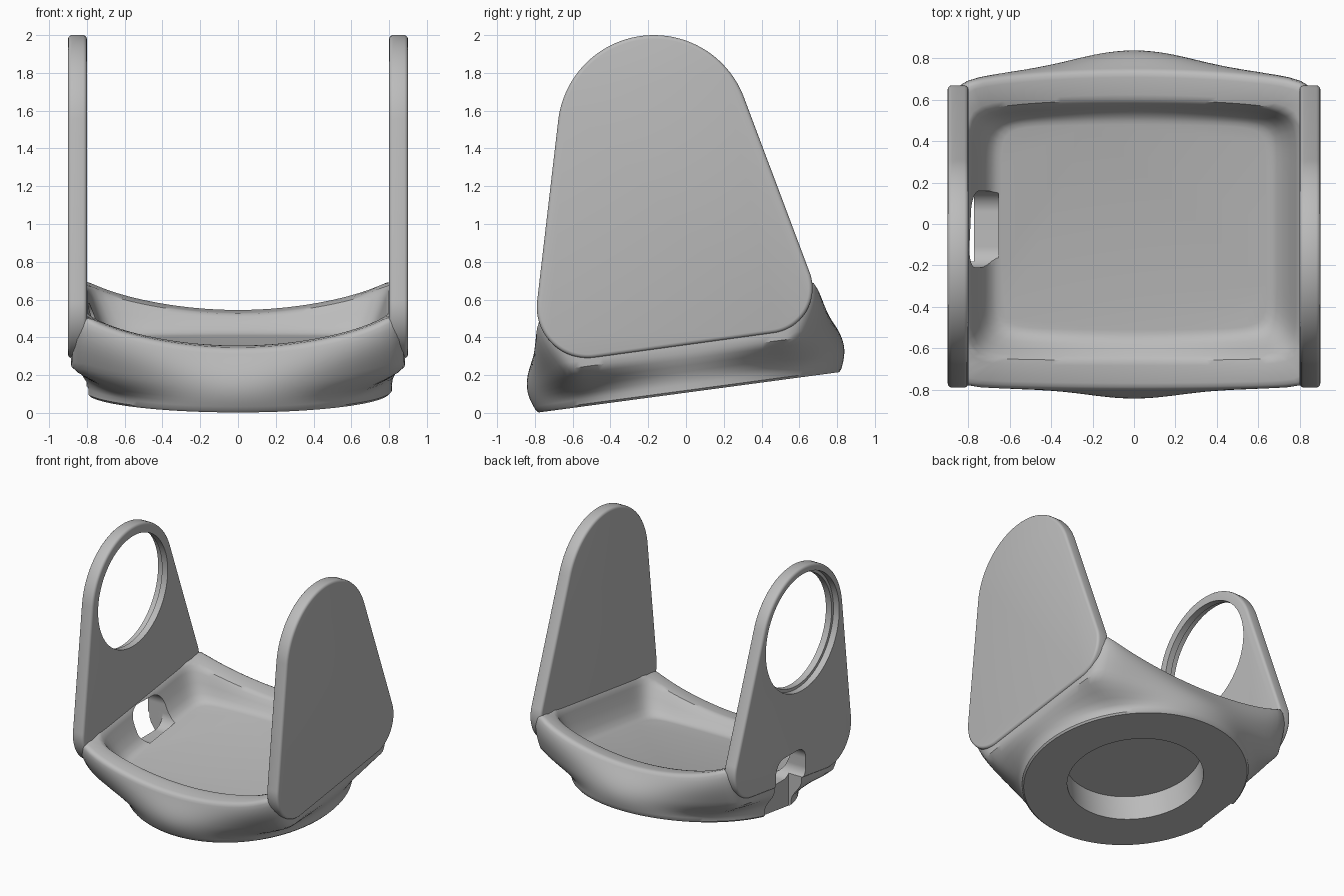
import bpy, bmesh, math
from mathutils import Vector
from mathutils.geometry import convex_hull_2d

cube = bpy.data.objects.get("Cube")
if cube:
    bpy.data.objects.remove(cube, do_unlink=True)

grey = bpy.data.materials.new("matte_grey")
grey.use_nodes = True
grey.diffuse_color = (0.5, 0.5, 0.5, 1)
bsdf = next(n for n in grey.node_tree.nodes if n.type == 'BSDF_PRINCIPLED')
bsdf.inputs["Base Color"].default_value = (0.5, 0.5, 0.5, 1)
bsdf.inputs["Roughness"].default_value = 0.6

TILT = math.atan(0.134)
CT, ST = math.cos(TILT), math.sin(TILT)
N = 144          # points around the base
FLOOR = 0.235    # tray floor above the tilted underside


def to_object(name, bm):
    bmesh.ops.recalc_face_normals(bm, faces=bm.faces[:])
    me = bpy.data.meshes.new(name)
    bm.to_mesh(me)
    bm.free()
    me.materials.append(grey)
    ob = bpy.data.objects.new(name, me)
    bpy.context.collection.objects.link(ob)
    return ob


def activate(ob):
    bpy.ops.object.select_all(action='DESELECT')
    ob.select_set(True)
    bpy.context.view_layer.objects.active = ob


def cut(ob, cutters):
    activate(ob)
    for c in cutters:
        mod = ob.modifiers.new("cut", 'BOOLEAN')
        mod.operation = 'DIFFERENCE'
        mod.solver = 'EXACT'
        mod.object = c
        bpy.ops.object.modifier_apply(modifier=mod.name)


def prism(name, circles, x0, x1, bevel=0.0):
    """Hull of circles (y, z, radius) extruded along x."""
    pts = [Vector((y + r * math.cos(2 * math.pi * i / 96),
                   z + r * math.sin(2 * math.pi * i / 96)))
           for y, z, r in circles for i in range(96)]
    outline = [pts[i] for i in convex_hull_2d(pts)]
    bm = bmesh.new()
    ends = [[bm.verts.new((x, p.x, p.y)) for p in outline] for x in (x0, x1)]
    caps = [bm.faces.new(e) for e in ends]
    n = len(outline)
    for i in range(n):
        j = (i + 1) % n
        bm.faces.new((ends[0][i], ends[0][j], ends[1][j], ends[1][i]))
    if bevel:
        bmesh.ops.recalc_face_normals(bm, faces=bm.faces[:])
        bmesh.ops.bevel(bm, geom=[e for f in caps for e in f.edges], offset=bevel,
                        segments=3, profile=0.5, affect='EDGES')
    return to_object(name, bm)


# ---- base: lofted rings in a tilted frame (x, v along the tilt, h above it)
def rim_height(x):
    q = min(abs(x) / 0.8, 1.0)
    return 0.34 + 0.14 * q ** 2 + 0.02 * q ** 8


def box_point(phi, a, b, n):
    c, s = math.cos(phi), math.sin(phi)
    r = ((abs(c) / a) ** n + (abs(s) / b) ** n) ** (-1 / n)
    x, v = r * c, r * s
    return x, v * (1 - 0.045 * (x / 0.8) ** 2)


def smooth(u):
    u = max(0.0, min(1.0, u))
    return u * u * (3 - 2 * u)


ANGLES = [2 * math.pi * (i + 0.5) / N for i in range(N)]


def circle_ring(r, h):
    return [(r * math.cos(p), r * math.sin(p), h) for p in ANGLES]


def wall_ring(t):
    ring = []
    for p in ANGLES:
        bx, bv = 0.815 * math.cos(p), 0.815 * math.sin(p)
        tx, tv = box_point(p, 0.885, 0.785, 16)
        wx = smooth((t - 0.08) / 0.37)
        x = bx + (tx - bx) * wx
        v = bv + (tv - bv) * smooth(t)
        v *= 1 + 0.055 * math.sin(math.pi * t) * math.sin(p) ** 2
        ring.append((x, v, 0.012 + t * (rim_height(x) - 0.042)))
    return ring


def tray_ring(a, b, n, f, drop=0.0):
    ring = []
    for p in ANGLES:
        x, v = box_point(p, a, b, n)
        ring.append((x, v, FLOOR + f * (rim_height(x) - FLOOR) - drop))
    return ring


rings = [circle_ring(0.49, 0.2), circle_ring(0.49, 0.0), circle_ring(0.803, 0.0)]
rings += [wall_ring(i / 14) for i in range(15)]
rings += [tray_ring(0.88, 0.778, 16, 1, 0.014), tray_ring(0.87, 0.765, 16, 1, 0.004),
          tray_ring(0.855, 0.745, 16, 1), tray_ring(0.81, 0.66, 14, 1, 0.003),
          tray_ring(0.795, 0.635, 13, 0.95), tray_ring(0.782, 0.617, 12, 0.82),
          tray_ring(0.755, 0.592, 11, 0.55), tray_ring(0.722, 0.565, 11, 0.26),
          tray_ring(0.69, 0.54, 11, 0.09), tray_ring(0.665, 0.52, 12, 0.025),
          tray_ring(0.64, 0.50, 12, 0.0)]

bm = bmesh.new()
loops = [[bm.verts.new((x, 0.015 + v * CT - h * ST, 0.109 + v * ST + h * CT))
          for x, v, h in ring] for ring in rings]
for lo, hi in zip(loops, loops[1:]):
    for i in range(N):
        j = (i + 1) % N
        bm.faces.new((lo[i], lo[j], hi[j], hi[i]))
bm.faces.new(loops[0])
bm.faces.new(loops[-1])
base = to_object("tray_base", bm)

# ---- two upright side plates
PLATE = [(-0.17, 1.49, 0.51), (-0.52, 0.56, 0.27), (0.43, 0.66, 0.24)]
solid_plate = prism("solid_side_plate", PLATE, 0.8, 0.9, 0.02)
ring_plate = prism("ring_side_plate", PLATE, -0.9, -0.8, 0.02)

# ---- round opening with a stepped lip in one plate
bore = prism("bore_cutter", [(-0.17, 1.49, 0.435)], -1.0, -0.7)
step = prism("step_cutter", [(-0.17, 1.49, 0.458)], -1.0, -0.85)

# ---- cable window through the wall, with a channel down the outside
window = prism("window_cutter", [(y, z, 0.1) for y in (-0.11, 0.06) for z in (0.41, 0.48)],
               -1.0, -0.655)
channel = prism("channel_cutter", [(y, z, 0.03) for y in (-0.15, 0.13) for z in (-0.1, 0.45)],
                -1.0, -0.772)

cut(ring_plate, [bore, step, window, channel])
cut(base, [window, channel])
for c in (bore, step, window, channel):
    bpy.data.objects.remove(c, do_unlink=True)

for ob in (base, solid_plate, ring_plate):
    activate(ob)
    bpy.ops.object.shade_smooth_by_angle(angle=math.radians(35))
